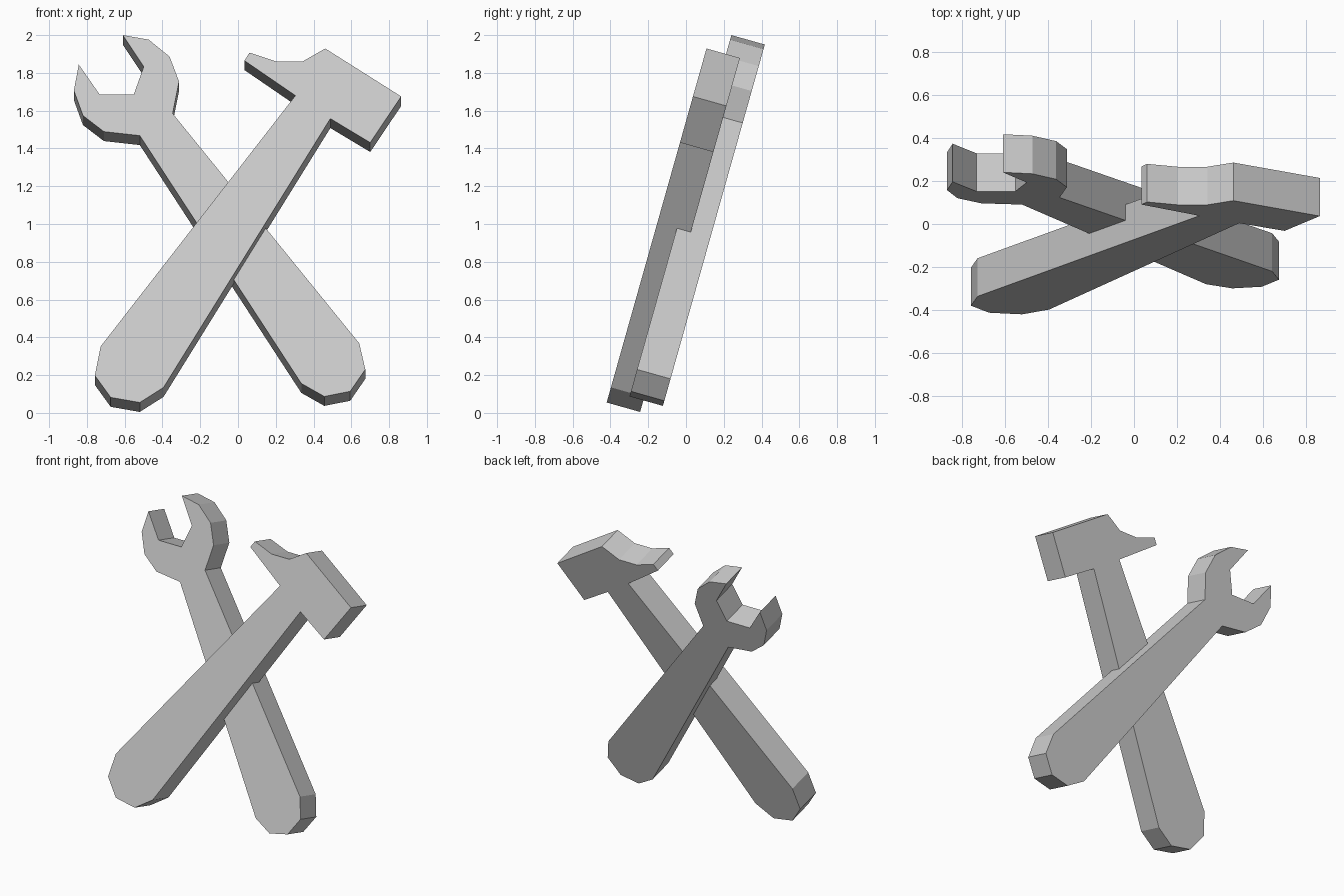
import bpy
import bmesh
from mathutils import Vector
from math import atan, cos, sin

if "Cube" in bpy.data.objects:
    bpy.data.objects.remove(bpy.data.objects["Cube"])

LEAN = 0.282       # y gained per unit of height
THICK = 0.184      # plate thickness
angle = atan(LEAN)


def leaning_plate(name, outline, base_y):
    """Extrude a front-view (x, z) outline into a plate leaning backwards."""
    bm = bmesh.new()
    verts = [bm.verts.new((x, base_y + LEAN * z, z)) for x, z in outline]
    face = bm.faces.new(verts)
    result = bmesh.ops.extrude_face_region(bm, geom=[face], use_keep_orig=True)
    moved = [g for g in result["geom"] if isinstance(g, bmesh.types.BMVert)]
    bmesh.ops.translate(bm, verts=moved,
                        vec=Vector((0, cos(angle), -sin(angle))) * THICK)
    bmesh.ops.recalc_face_normals(bm, faces=bm.faces)
    mesh = bpy.data.meshes.new(name)
    bm.to_mesh(mesh)
    bm.free()
    obj = bpy.data.objects.new(name, mesh)
    bpy.context.collection.objects.link(obj)
    return obj


# Hammer: rounded grip, block head, tapering claw
hammer_grip = [(-0.727, 0.352), (-0.758, 0.198), (-0.674, 0.082),
               (-0.52, 0.055), (-0.394, 0.135)]
hammer_head = [(0.489, 1.558), (0.70, 1.431), (0.864, 1.675), (0.462, 1.929)]
hammer_claw = [(0.341, 1.86), (0.203, 1.86), (0.061, 1.907),
               (0.034, 1.865), (0.304, 1.68)]
leaning_plate("hammer", hammer_grip + hammer_head + hammer_claw, -0.4355)

# Wrench: rounded grip and open jaw, set slightly behind the hammer
wrench_grip = [(0.335, 0.156), (0.457, 0.087), (0.594, 0.114),
               (0.674, 0.23), (0.642, 0.368)]
wrench_upper_jaw = [(-0.346, 1.585), (-0.312, 1.754), (-0.362, 1.886),
                    (-0.473, 1.976), (-0.61, 2.0)]
wrench_mouth = [(-0.499, 1.833), (-0.552, 1.685), (-0.732, 1.685)]
wrench_lower_jaw = [(-0.843, 1.844), (-0.869, 1.706), (-0.821, 1.574),
                    (-0.71, 1.489), (-0.52, 1.468)]
leaning_plate("wrench", wrench_grip + wrench_upper_jaw + wrench_mouth
              + wrench_lower_jaw, -0.3238)
